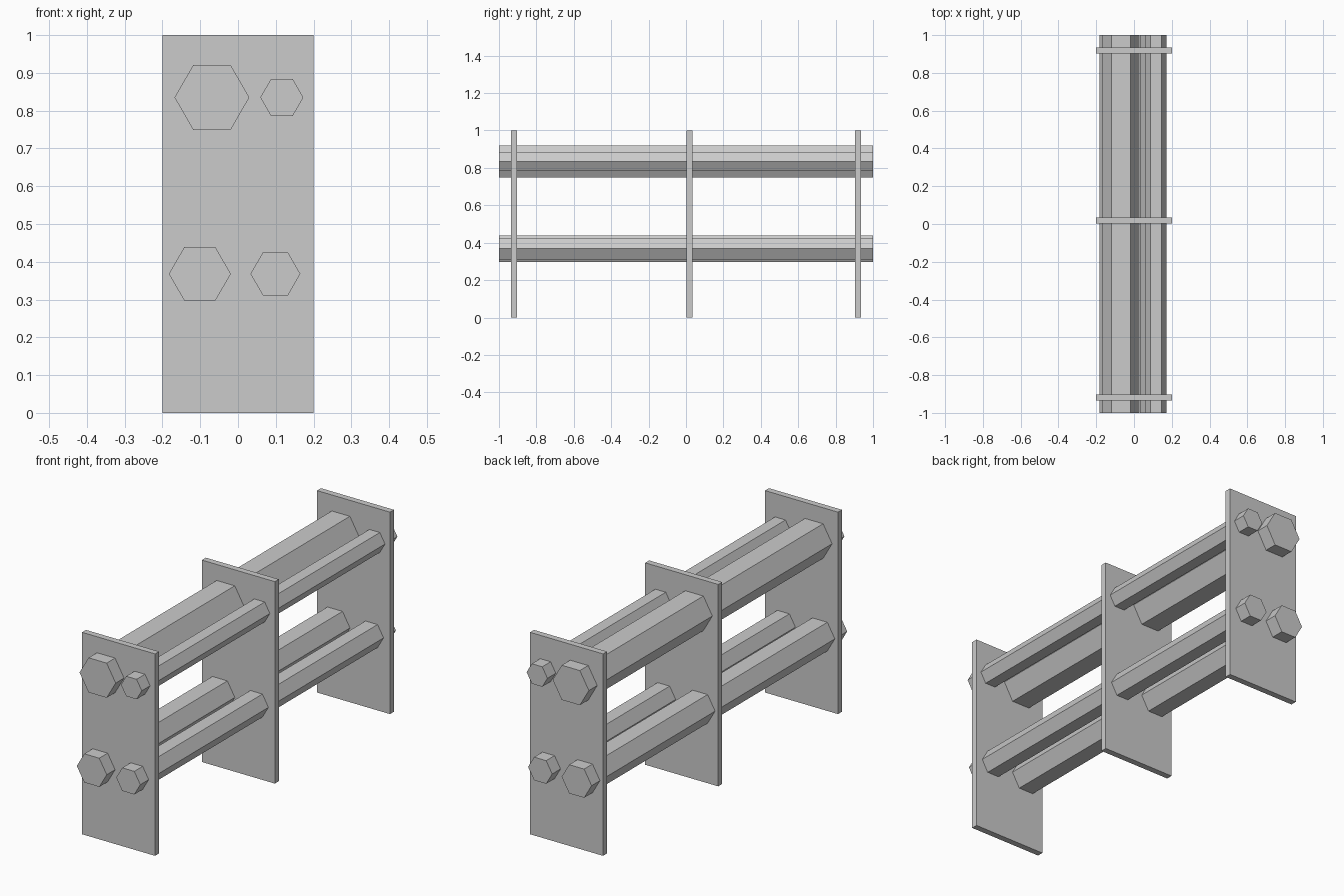
import bpy
from math import pi

if "Cube" in bpy.data.objects:
    bpy.data.objects.remove(bpy.data.objects["Cube"])


def plate(name, y):
    bpy.ops.mesh.primitive_cube_add(size=1, location=(0, y, 0.5))
    ob = bpy.context.object
    ob.name = name
    ob.scale = (0.4, 0.031, 1.0)
    bpy.ops.object.transform_apply(location=False, rotation=False, scale=True)


def hex_bar(name, x, z, radius):
    # six-sided bar along y, with corners pointing left and right
    bpy.ops.mesh.primitive_cylinder_add(vertices=6, radius=radius, depth=2.0)
    ob = bpy.context.object
    ob.name = name
    ob.rotation_euler = (0, 0, pi / 2)
    bpy.ops.object.transform_apply(location=False, rotation=True, scale=False)
    ob.rotation_euler = (pi / 2, 0, 0)
    bpy.ops.object.transform_apply(location=False, rotation=True, scale=False)
    ob.location = (x, 0, z)


# Upright support plates
for name, y in (("front_plate", -0.919), ("middle_plate", 0.018), ("back_plate", 0.919)):
    plate(name, y)

# Long bars passing through all plates
for name, x, z, r in (
    ("upper_left_bar", -0.069, 0.835, 0.099),
    ("upper_right_bar", 0.116, 0.835, 0.057),
    ("lower_left_bar", -0.101, 0.368, 0.082),
    ("lower_right_bar", 0.099, 0.368, 0.066),
):
    hex_bar(name, x, z, r)
